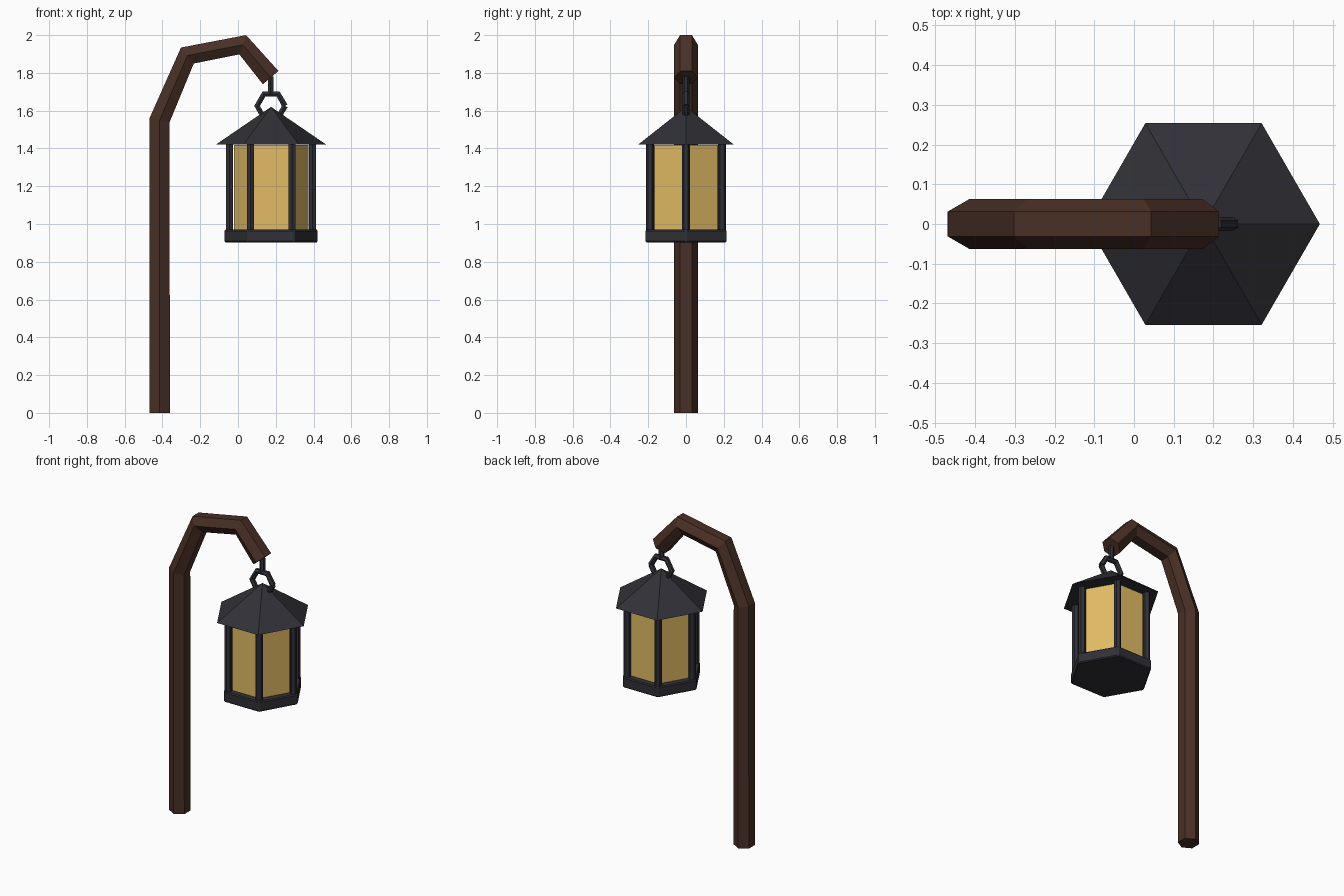
import bpy, bmesh, math
from mathutils import Vector, Matrix

if "Cube" in bpy.data.objects:
    bpy.data.objects.remove(bpy.data.objects["Cube"])

CX = 0.175  # lantern axis


def material(name, rgb):
    m = bpy.data.materials.new(name)
    m.diffuse_color = (*rgb, 1)
    m.use_nodes = True
    m.node_tree.nodes["Principled BSDF"].inputs["Base Color"].default_value = m.diffuse_color
    return m


wood = material("dark_wood", (0.066, 0.029, 0.019))
iron = material("black_iron", (0.030, 0.030, 0.038))
glass = material("amber_glass", (0.76, 0.50, 0.13))


def finish(bm, name, mat):
    bmesh.ops.recalc_face_normals(bm, faces=bm.faces)
    me = bpy.data.meshes.new(name)
    bm.to_mesh(me)
    bm.free()
    me.materials.append(mat)
    ob = bpy.data.objects.new(name, me)
    bpy.context.collection.objects.link(ob)
    return ob


def sweep(name, path, radius, mat):
    """Six-sided tube along a path of (x, z) points."""
    bm = bmesh.new()
    pts = [Vector((x, 0, z)) for x, z in path]
    rings = []
    for i, p in enumerate(pts):
        d = Vector()
        if i > 0:
            d += (p - pts[i - 1]).normalized()
        if i < len(pts) - 1:
            d += (pts[i + 1] - p).normalized()
        d.normalize()
        side = Vector((-d.z, 0, d.x))
        ring = []
        for k in range(6):
            a = math.radians(30 + 60 * k)
            ring.append(bm.verts.new(p + side * radius * math.cos(a)
                                     + Vector((0, radius * math.sin(a), 0))))
        rings.append(ring)
    for r, s in zip(rings, rings[1:]):
        for k in range(6):
            j = (k + 1) % 6
            bm.faces.new((r[k], r[j], s[j], s[k]))
    bm.faces.new(rings[0])
    bm.faces.new(rings[-1])
    return finish(bm, name, mat)


def hex_prism(name, x, y, z0, z1, r0, r1, mat, turn=0, bevel=0):
    """Upright hexagonal prism or cone; corners on the x axis when turn is 0."""
    bm = bmesh.new()
    bmesh.ops.create_cone(bm, cap_ends=True, segments=6, radius1=r0, radius2=r1,
                          depth=z1 - z0)
    # put a corner exactly on +x, whatever the primitive's start angle
    v = max(bm.verts, key=lambda v: v.co.xy.length)
    rot = Matrix.Rotation(turn - math.atan2(v.co.y, v.co.x), 4, 'Z')
    bmesh.ops.transform(bm, matrix=Matrix.Translation((x, y, (z0 + z1) / 2)) @ rot,
                        verts=bm.verts)
    if bevel:
        bmesh.ops.bevel(bm, geom=list(bm.edges), offset=bevel, segments=1,
                        affect='EDGES')
    return finish(bm, name, mat)


# Wooden post with crooked arm
sweep("post_arm", [(-0.415, 0), (-0.415, 1.55), (-0.268, 1.892),
                   (0.025, 1.949), (0.173, 1.775)], 0.0625, wood)

# Hanging rod and hexagonal ring
sweep("hanging_rod", [(0.173, 1.78), (0.173, 1.685)], 0.0175, iron)
sweep("hanging_ring", [(CX + 0.074 * math.cos(math.radians(60 * k)),
                        1.625 + 0.074 * math.sin(math.radians(60 * k)))
                       for k in range(7)], 0.0175, iron)

# Lantern roof and base
hex_prism("lantern_roof", CX, 0, 1.42, 1.62, 0.293, 0.0, iron)
hex_prism("lantern_base", CX, 0, 0.903, 0.97, 0.249, 0.249, iron, bevel=0.006)

# Corner bars and glass panes
for k in range(6):
    a = math.radians(60 * k)
    hex_prism(f"corner_bar_{k + 1}", CX + 0.22 * math.cos(a), 0.22 * math.sin(a),
              0.96, 1.43, 0.0215, 0.0215, iron, turn=math.radians(30))
    b = a + math.radians(30)
    bm = bmesh.new()
    bmesh.ops.create_cube(bm, size=1)
    mat = (Matrix.Translation((CX, 0, 1.193)) @ Matrix.Rotation(b, 4, 'Z')
           @ Matrix.Translation((0.170, 0, 0)) @ Matrix.Diagonal((0.008, 0.187, 0.45, 1)))
    bmesh.ops.transform(bm, matrix=mat, verts=bm.verts)
    finish(bm, f"glass_pane_{k + 1}", glass)
